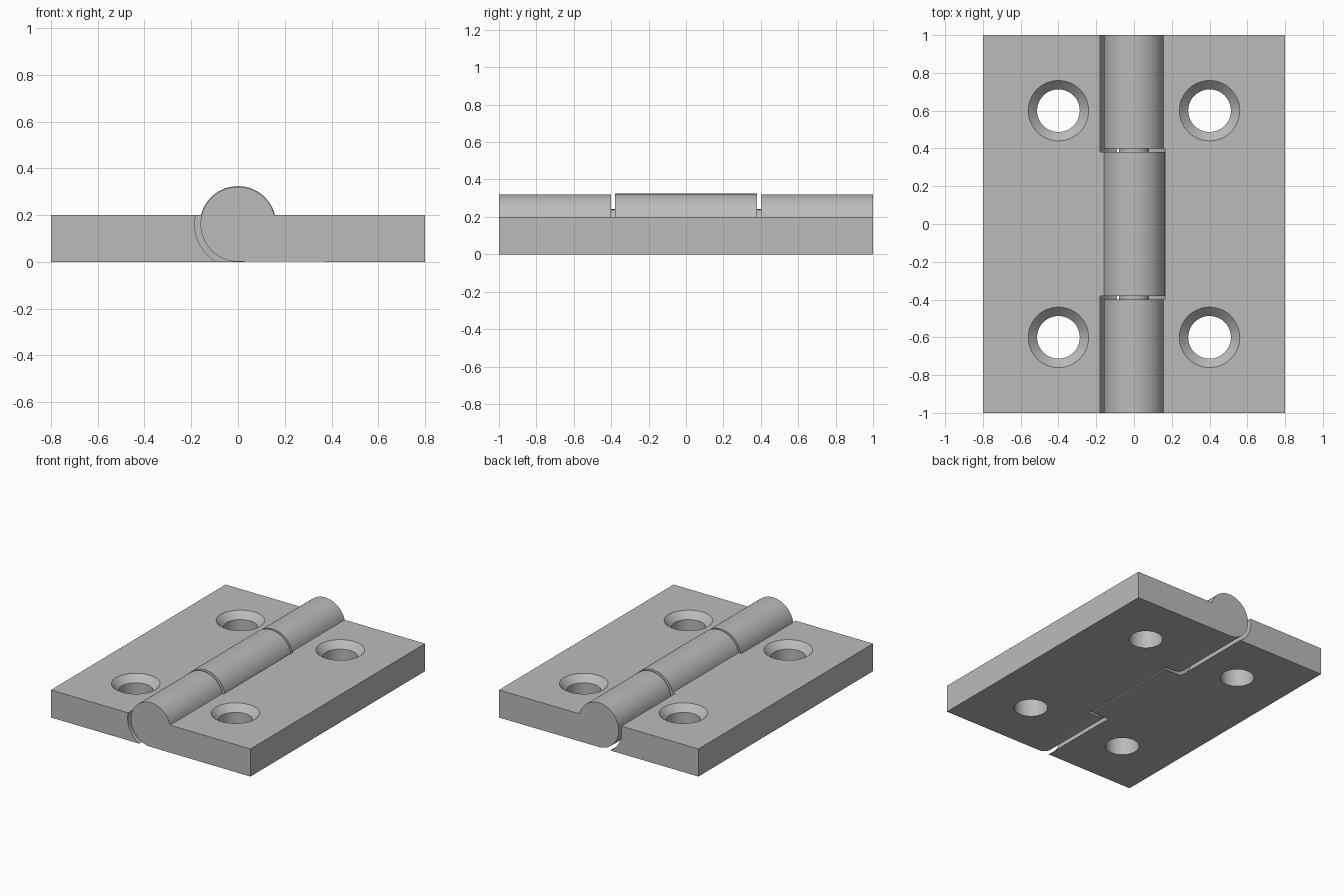
import bpy, bmesh, math
from mathutils import Matrix

if "Cube" in bpy.data.objects:
    bpy.data.objects.remove(bpy.data.objects["Cube"])

AXIS_Z = 0.161      # height of the pin axis
THICK = 0.2         # leaf thickness
SINK = 0.047        # countersink depth

steel = bpy.data.materials.new("grey steel")
steel.diffuse_color = (0.5, 0.5, 0.5, 1)
steel.use_nodes = True
steel.node_tree.nodes["Principled BSDF"].inputs["Base Color"].default_value = steel.diffuse_color


def finish(bm, name):
    bmesh.ops.recalc_face_normals(bm, faces=bm.faces)
    me = bpy.data.meshes.new(name)
    bm.to_mesh(me)
    bm.free()
    me.materials.append(steel)
    ob = bpy.data.objects.new(name, me)
    bpy.context.collection.objects.link(ob)
    return ob


def rod(name, r, y0, y1, seg=96):
    """Cylinder along y on the pin axis."""
    bm = bmesh.new()
    m = Matrix.Translation((0, (y0 + y1) / 2, AXIS_Z)) @ Matrix.Rotation(math.pi / 2, 4, 'X')
    bmesh.ops.create_cone(bm, cap_ends=True, segments=seg, radius1=r, radius2=r,
                          depth=y1 - y0, matrix=m)
    return finish(bm, name)


def cone(name, x, y, z0, z1, r0, r1):
    """Upright cone or cylinder for the screw holes."""
    bm = bmesh.new()
    bmesh.ops.create_cone(bm, cap_ends=True, segments=48, radius1=r0, radius2=r1,
                          depth=z1 - z0, matrix=Matrix.Translation((x, y, (z0 + z1) / 2)))
    return finish(bm, name)


def cut(ob, cutters):
    for c in cutters:
        mod = ob.modifiers.new("cut", 'BOOLEAN')
        mod.operation, mod.solver, mod.object = 'DIFFERENCE', 'EXACT', c
        bpy.context.view_layer.objects.active = ob
        bpy.ops.object.modifier_apply(modifier=mod.name)
        bpy.data.objects.remove(c)


def smooth(ob):
    bpy.ops.object.select_all(action='DESELECT')
    ob.select_set(True)
    bpy.context.view_layer.objects.active = ob
    bpy.ops.object.shade_smooth_by_angle(angle=math.radians(25))


def leaf(name, side, r, clearances):
    """Plate with a rolled knuckle, cleared where the other leaf's knuckle sits."""
    start = math.asin((THICK - AXIS_Z) / r)
    n = 56
    pts = [(0.8, 0), (0.8, THICK)]
    for i in range(n + 1):
        a = start + (1.5 * math.pi - start) * i / n
        pts.append((r * math.cos(a), max(0, AXIS_Z + r * math.sin(a))))
    bm = bmesh.new()
    face = bm.faces.new([bm.verts.new((side * x, -1, z)) for x, z in pts])
    ext = bmesh.ops.extrude_face_region(bm, geom=[face])["geom"]
    bmesh.ops.translate(bm, vec=(0, 2, 0),
                        verts=[v for v in ext if isinstance(v, bmesh.types.BMVert)])
    ob = finish(bm, name)
    cutters = [rod("clearance_cutter", *c) for c in clearances]
    # countersunk screw holes
    for y in (-0.6, 0.6):
        x = side * 0.4
        cutters.append(cone("hole_cutter", x, y, -0.1, 0.3, 0.113, 0.113))
        cutters.append(cone("sink_cutter", x, y, THICK - SINK - 0.02, THICK + 0.02, 0.093, 0.18))
    cut(ob, cutters)
    smooth(ob)


# right leaf carries the two end knuckles, left leaf the middle one
leaf("right_leaf", 1, 0.16, [(0.17, -0.4, 0.4)])
leaf("left_leaf", -1, 0.163, [(0.185, -1.1, -0.38), (0.185, 0.38, 1.1)])

# pin visible in the gaps between knuckles
smooth(rod("hinge_pin", 0.08, -0.45, 0.45, 48))
